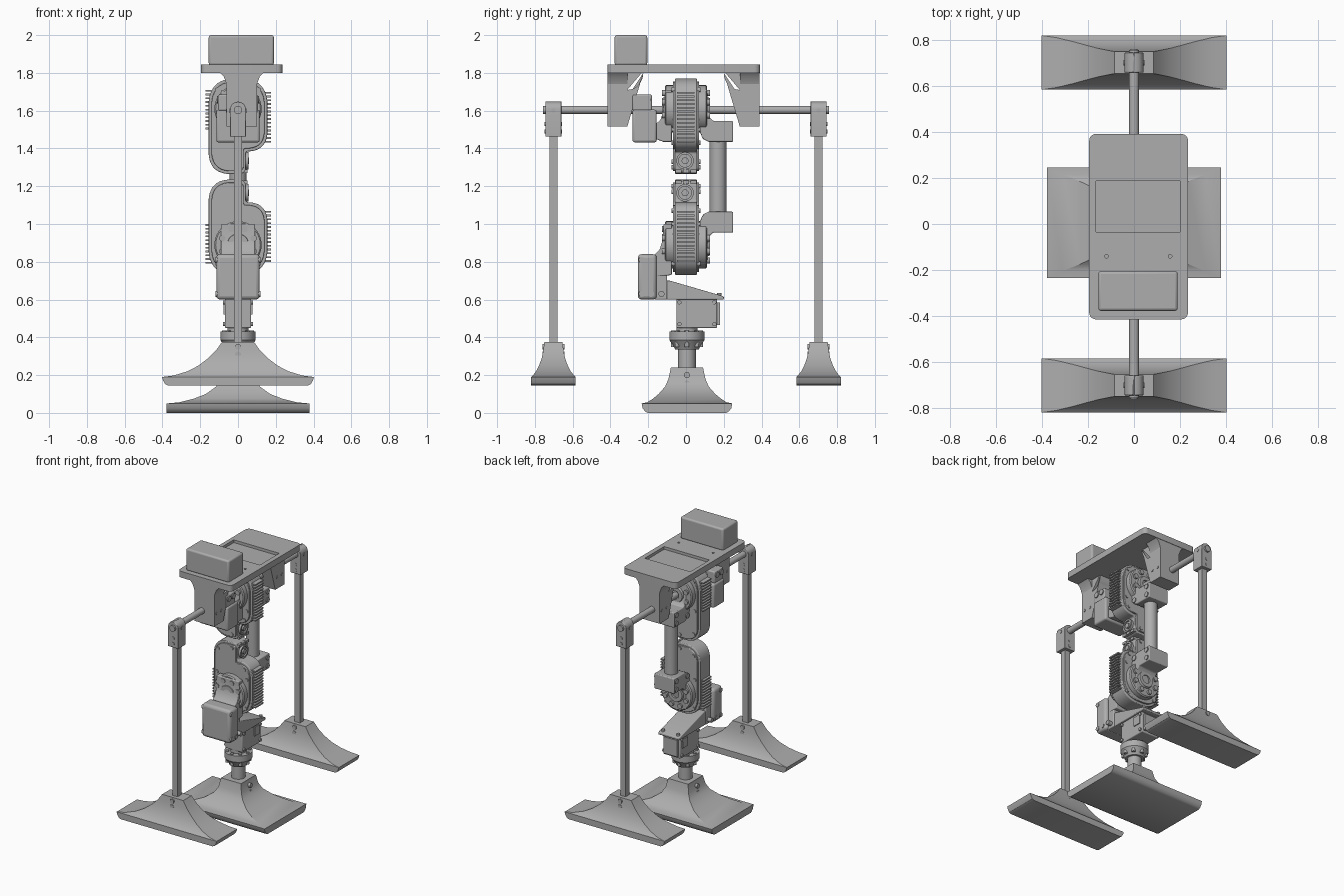
import bpy, bmesh, math
from mathutils import Vector

cube = bpy.data.objects.get("Cube")
if cube:
    bpy.data.objects.remove(cube, do_unlink=True)

grey = bpy.data.materials.new("mid grey")
grey.use_nodes = True
grey.diffuse_color = (0.42, 0.42, 0.42, 1)
grey.node_tree.nodes["Principled BSDF"].inputs["Base Color"].default_value = (0.42, 0.42, 0.42, 1)
parts = []


def finish(name, bm, bevel=0):
    bmesh.ops.recalc_face_normals(bm, faces=bm.faces)
    me = bpy.data.meshes.new(name)
    bm.to_mesh(me)
    bm.free()
    me.materials.append(grey)
    ob = bpy.data.objects.new(name, me)
    bpy.context.collection.objects.link(ob)
    parts.append(ob)
    if bevel:
        mod = ob.modifiers.new("bevel", "BEVEL")
        mod.width, mod.segments, mod.limit_method = bevel, 3, "ANGLE"
    return ob


def place(axis, u, v, w):
    return {"x": (w, u, v), "y": (u, w, v), "z": (u, v, w)}[axis]


def rings(bm, loops, closed=False):
    """Skin a list of equal point loops, capping the ends unless closed."""
    rows = [[bm.verts.new(p) for p in loop] for loop in loops]
    n = len(rows[0])
    pairs = list(zip(rows, rows[1:])) + ([(rows[-1], rows[0])] if closed else [])
    for a, b in pairs:
        for i in range(n):
            bm.faces.new((a[i], a[(i + 1) % n], b[(i + 1) % n], b[i]))
    if not closed:
        bm.faces.new(rows[0])
        bm.faces.new(rows[-1])


def prism(name, axis, pts, a, b, bevel=0):
    bm = bmesh.new()
    rings(bm, [[place(axis, u, v, w) for u, v in pts] for w in (a, b)])
    return finish(name, bm, bevel)


def boxes(name, extents, bevel=0):
    bm = bmesh.new()
    for x0, x1, y0, y1, z0, z1 in extents:
        rings(bm, [[(x0, y0, z), (x1, y0, z), (x1, y1, z), (x0, y1, z)] for z in (z0, z1)])
    return finish(name, bm, bevel)


def lathe(name, axis, c, profile, closed=False, n=32):
    """Revolve (radius, height) points about an axis through c in the cross plane."""
    bm = bmesh.new()
    rings(bm, [[place(axis, c[0] + r * math.cos(2 * math.pi * i / n), c[1] + r * math.sin(2 * math.pi * i / n), h)
                for i in range(n)] for r, h in profile], closed)
    return finish(name, bm)


def cylinders(name, axis, centres, r, a, b, n=14):
    bm = bmesh.new()
    for c in centres:
        rings(bm, [[place(axis, c[0] + r * math.cos(2 * math.pi * i / n), c[1] + r * math.sin(2 * math.pi * i / n), h)
                    for i in range(n)] for h in (a, b)])
    return finish(name, bm)


def rounded(pts, n=7):
    """Round each corner of (u, v, radius) points."""
    out = []
    for i, (u, v, r) in enumerate(pts):
        p = Vector((u, v))
        if r == 0:
            out.append((u, v))
            continue
        a = p + (Vector(pts[i - 1][:2]) - p).normalized() * r
        b = p + (Vector(pts[(i + 1) % len(pts)][:2]) - p).normalized() * r
        for k in range(n + 1):
            t = k / n
            q = a * (1 - t) ** 2 + p * (0.83 * 2 * t * (1 - t)) + (a + b) * (0.17 * t * (1 - t)) + b * t * t
            out.append((q.x, q.y))
    return out


def foot(name, cy, layers):
    bm = bmesh.new()
    rings(bm, [[(-hx, cy - hy, z), (hx, cy - hy, z), (hx, cy + hy, z), (-hx, cy + hy, z)] for z, hx, hy in layers])
    return finish(name, bm)


# Deck with a shallow tray and two screw holes
deck = prism("deck", "z", rounded([(-.195, -.415, .03), (.235, -.415, .03), (.235, .392, .03), (-.195, .392, .03)]), 1.80, 1.845)
cutters = [boxes("tray_cutter", [(-.165, .20, -.035, .187, 1.825, 1.9)]),
           cylinders("hole_cutter", "z", [(-.12, -.14), (.157, -.14)], .008, 1.82, 1.9)]
for cutter in cutters:
    cutter.hide_render = True
    mod = deck.modifiers.new("cut", "BOOLEAN")
    mod.operation, mod.object, mod.solver = "DIFFERENCE", cutter, "EXACT"
    bpy.context.view_layer.objects.active = deck
    bpy.ops.object.modifier_apply(modifier=mod.name)
    parts.remove(cutter)
    bpy.data.objects.remove(cutter, do_unlink=True)
boxes("battery_box", [(-.155, .19, -.378, -.205, 1.84, 2.0)], .012)

# Deck brackets, rod clamps, posts and outer feet, front and back
arc = [(.225 + .085 * (1 - math.sin(t)), 1.80 - .09 * (1 - math.cos(t))) for t in [k * math.pi / 16 for k in range(9)]]
arc = [(.31 - .085 * (1 - math.sin(t)), 1.71 + .09 * (1 - math.cos(t))) for t in [math.pi / 2 - k * math.pi / 16 for k in range(9)]]
arc = [(.225 + .085 * math.sin(t), 1.71 + .09 * math.cos(t)) for t in [math.pi / 2 - k * math.pi / 16 for k in range(9)]]
arc = [(.225 + (.31 - u), 1.80 - (v - 1.71)) for u, v in arc][::-1]
outer = [(.145, .37, .118), (.152, .385, .118), (.17, .396, .118), (.19, .402, .118), (.198, .34, .109), (.22, .268, .092),
         (.25, .21, .076), (.29, .157, .062), (.33, .117, .054), (.375, .085, .048)]
for s, tag in ((-1, "front"), (1, "back")):
    inset = lambda u: s * u - .013
    prof = [(.402, 1.81), (.402, 1.515), (.298, 1.515)] + [(u - .012, v) for u, v in arc[::-1]] + [(.213, 1.81)]
    prism(tag + "_deck_bracket", "x", [(inset(u), v) for u, v in prof], -.06, .10)
    prism(tag + "_bracket_gusset", "y", [(-.10, 1.805), (-.075, 1.78), (-.06, 1.74), (.10, 1.74), (.115, 1.78), (.14, 1.805)],
          inset(.402), inset(.298))
    cylinders(tag + "_bracket_bolts", "x", [(inset(.32), 1.60), (inset(.375), 1.60)], .01, -.064, .104)
    y = .702 * s
    prism(tag + "_rod_clamp", "y", rounded([(-.042, 1.462, 0), (.042, 1.462, 0), (.042, 1.648, .042), (-.042, 1.648, .042)]),
          y - .043, y + .043, .004)
    cylinders(tag + "_clamp_cross_bolt", "x", [(y, 1.60)], .012, -.045, .045)
    cylinders(tag + "_clamp_bolts", "y", [(0, 1.53), (0, 1.49)], .011, y - .046, y + .046)
    boxes(tag + "_post", [(-.021, .021, y - .021, y + .021, .36, 1.47)])
    foot(tag + "_foot", y, outer)
    cylinders(tag + "_foot_bolts", "y", [(0, .35), (0, .31)], .016, y - .059, y + .059)
cylinders("cross_rod", "y", [(0, 1.604)], .022, -.757, .757, 24)

# Centre foot and swivel neck
foot("centre_foot", .005, [(0, .378, .208), (.008, .378, .222), (.025, .378, .235), (.05, .378, .24), (.056, .31, .21),
                           (.075, .235, .18), (.10, .17, .15), (.14, .115, .115), (.18, .092, .098), (.24, .08, .085)])
cylinders("centre_foot_bolts", "x", [(.005, .20), (.005, .155)], .016, -.103, .103)
lathe("neck", "z", (0, .005), [(.047, .23), (.047, .335), (.062, .335), (.075, .36), (.093, .385), (.093, .43), (.055, .43), (.055, .46)])
cylinders("neck_collar_bolts", "z", [(.074 * math.cos(k * math.pi / 4), .005 + .074 * math.sin(k * math.pi / 4)) for k in range(8)],
          .012, .35, .437)

# Ankle servo and its wedge mount
boxes("ankle_servo", [(-.07, .07, -.05, .165, .45, .605)], .006)
boxes("ankle_servo_panels", [(.07, .076, .085, .145, .52, .585), (-.076, -.07, .085, .145, .52, .585),
                             (-.055, .055, .165, .18, .465, .585)])
cylinders("ankle_servo_bolts", "x", [(-.035, .47), (-.035, .585), (.15, .47), (.15, .585)], .011, -.08, .08)
prism("ankle_wedge", "x", [(-.16, .60), (-.16, .70), (-.085, .70), (.20, .617), (.20, .60)], -.085, .085, .005)
cylinders("ankle_wedge_bolts", "z", [(sx * .06, y) for sx in (-1, 1) for y in (.04, .11, .175)], .012, .60, .636)

# Ankle bracket
boxes("ankle_bracket", [(-.115, .115, -.255, -.155, .60, .84)], .02)
boxes("ankle_bracket_base", [(-.09, .09, -.17, -.10, .60, .73)], .006)
cylinders("ankle_bracket_bolts", "x", [(-.235, .81), (-.235, .63), (-.13, .63), (-.185, .63)], .016, -.119, .119)
prism("ankle_arm", "x", [(-.165, .72), (-.165, .84), (-.14, .865), (-.122, .92), (-.12, 1.0), (-.075, 1.0), (-.075, .73)], -.09, .09, .006)

# Hip bracket
boxes("hip_bracket", [(-.115, .115, -.283, -.155, 1.432, 1.605)], .012)
boxes("hip_bracket_cap", [(-.105, .105, -.283, -.18, 1.60, 1.685)], .008)
cylinders("hip_bracket_bolts", "x", [(-.255, 1.658), (-.205, 1.658)], .02, -.112, .112)
prism("hip_arm", "x", [(-.16, 1.45), (-.16, 1.53), (-.135, 1.55), (-.12, 1.60), (-.11, 1.71), (-.075, 1.71), (-.075, 1.435), (-.12, 1.435)],
      -.09, .09, .006)

# Two mirrored joint motors with horns and rear link clamps
outline = [(-.155, -.16, .12), (-.155, .345, .10), (.04, .345, .03), (.04, .225, .015), (.155, .225, .09), (.155, -.16, .12)]
cover = [(-.14, -.145, .11), (-.14, .33, .09), (.03, .33, .025), (.03, .21, .01), (.14, .21, .08), (.14, -.145, .11)]
clamp = [(.07, 1.005), (.07, .79), (.112, .79), (.115, .90), (.125, .935), (.145, .955), (.25, .955), (.25, 1.065), (.12, 1.065), (.09, 1.05)]
for tag, flip in (("knee", False), ("hip", True)):
    Z = (lambda z: 2.5 - z) if flip else (lambda z: z)
    ax = .89
    prism(tag + "_motor", "y", [(u, Z(ax + v)) for u, v in rounded(outline)], -.058, .058, .005)
    prism(tag + "_motor_covers", "y", [(u, Z(ax + v)) for u, v in rounded(cover)], -.07, .07, .004)
    fins = []
    for k in range(14):
        z = .80 + .02 * k
        fins.append((.14, .174, -.047, .045, *sorted((Z(z), Z(z + .009)))))
        if k < 11:
            fins.append((-.172, -.14, -.047, .045, *sorted((Z(z - .01), Z(z - .001)))))
    boxes(tag + "_cooling_fins", fins)
    cz = Z(1.165)
    lathe(tag + "_motor_port", "x", (-.005, cz), [(.046, .03), (.046, .056), (.034, .056), (.034, .046), (.018, .046), (.018, .058)], n=24)
    boxes(tag + "_motor_sockets", [(.03, .05, y - .016, y + .016, *sorted((Z(1.212), Z(1.23)))) for y in (-.04, 0, .04)])
    cylinders(tag + "_motor_screws", "y", [(-.12, Z(1.0)), (.12, Z(1.0)), (-.11, Z(1.17)), (0, Z(1.2)), (.1, Z(1.07)),
                                          (-.11, Z(.79)), (.11, Z(.79))], .012, -.076, .076)
    for s, side in ((-1, "front"), (1, "back")):
        lathe(f"{tag}_{side}_horn", "y", (0, Z(ax)), [(r, s * h) for r, h in
              ((.03, .06), (.125, .06), (.125, .105), (.118, .112), (.062, .112), (.056, .127), (.03, .127))], True, 40)
        cylinders(f"{tag}_{side}_horn_bolts", "y", [(.09 * math.cos(t), Z(ax) + .09 * math.sin(t)) for t in
                  [(k + .5) * math.pi / 4 for k in range(8)]], .017, s * .10, s * .126)
    prism(tag + "_link_clamp", "x", [(y, Z(z)) for y, z in clamp], -.08, .08, .006)
    cylinders(tag + "_clamp_bolts", "x", [(.225, Z(1.04)), (.225, Z(.98)), (.10, Z(1.03))], .018, -.086, .086)
cylinders("thigh_tube", "z", [(0, .17)], .045, .96, 1.54, 32)

# Smooth curved surfaces, keep edges crisp
bpy.ops.object.select_all(action="DESELECT")
for ob in parts:
    ob.select_set(True)
bpy.context.view_layer.objects.active = parts[0]
bpy.ops.object.shade_smooth_by_angle(angle=math.radians(30))
